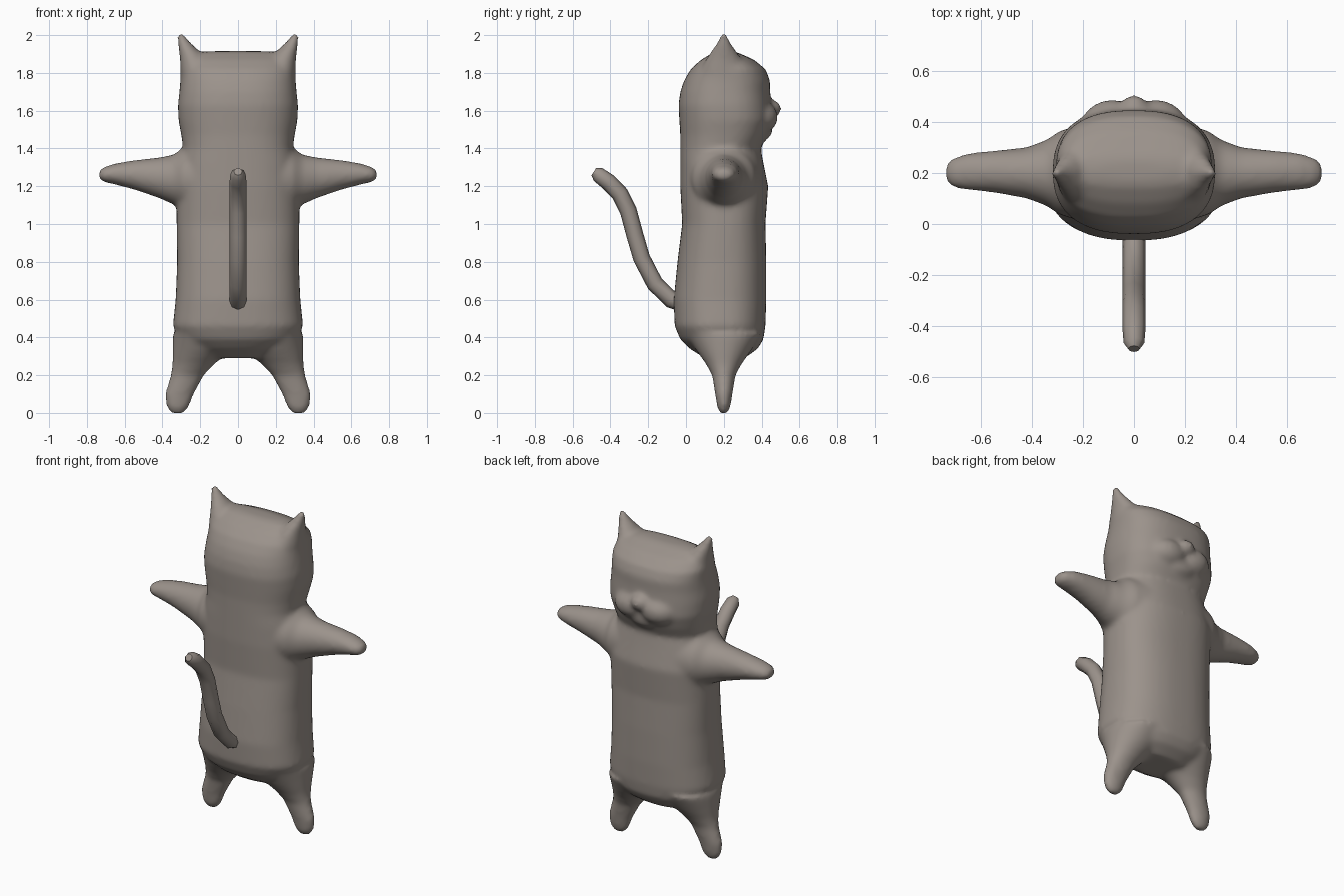
import bpy, bmesh
from math import sin, cos, pi, copysign
from mathutils import Vector

cube = bpy.data.objects.get("Cube")
if cube:
    bpy.data.objects.remove(cube, do_unlink=True)

fur = bpy.data.materials.new("warm_grey_fur")
fur.use_nodes = True
colour = (0.33, 0.29, 0.26, 1)
fur.diffuse_color = colour
fur.node_tree.nodes["Principled BSDF"].inputs["Base Color"].default_value = colour

MID_Y = 0.2
bm = bmesh.new()


def loft(stations, place, power=2.0, sides=40):
    """Skin closed rings; each station is (position, centre a, radius a, centre b, radius b)."""
    rings = []
    for pos, ca, ra, cb, rb in stations:
        ring = []
        for i in range(sides):
            c, s = cos(2 * pi * i / sides), sin(2 * pi * i / sides)
            a = ca + ra * copysign(abs(c) ** (2 / power), c)
            b = cb + rb * copysign(abs(s) ** (2 / power), s)
            ring.append(bm.verts.new(place(pos, a, b)))
        rings.append(ring)
    for lo, hi in zip(rings, rings[1:]):
        for i in range(sides):
            j = (i + 1) % sides
            bm.faces.new((lo[i], lo[j], hi[j], hi[i]))
    bm.faces.new(rings[0][::-1])
    bm.faces.new(rings[-1])


def ball(centre, size):
    made = bmesh.ops.create_uvsphere(bm, u_segments=24, v_segments=16, radius=1)
    for v in made["verts"]:
        v.co = Vector(centre) + Vector(size) * v.co


# Torso and head: height, half width, back, front
outline = [
    (0.29, 0.17, 0.10, 0.31), (0.34, 0.25, 0.02, 0.38), (0.39, 0.31, -0.03, 0.41),
    (0.46, 0.345, -0.06, 0.42), (0.6, 0.33, -0.065, 0.425), (0.8, 0.322, -0.045, 0.425),
    (1.0, 0.325, -0.02, 0.42), (1.2, 0.325, -0.03, 0.435), (1.32, 0.31, -0.03, 0.41),
    (1.40, 0.29, -0.03, 0.395), (1.47, 0.30, -0.03, 0.43), (1.55, 0.315, -0.035, 0.455),
    (1.63, 0.318, -0.04, 0.45), (1.7, 0.31, -0.03, 0.445), (1.76, 0.305, -0.01, 0.445),
    (1.82, 0.305, 0.025, 0.42), (1.87, 0.285, 0.08, 0.36), (1.905, 0.24, 0.14, 0.28),
    (1.915, 0.15, 0.17, 0.25),
]
loft([(z, 0, w, (b + f) / 2, (f - b) / 2) for z, w, b, f in outline],
     lambda p, a, b: (a, b, p), power=2.45, sides=56)

# Limb sections: legs and ears run along z, arms along x
leg = [(-0.004, 0.32, 0.03, 0.018), (0.03, 0.32, 0.06, 0.035), (0.10, 0.31, 0.077, 0.046),
       (0.20, 0.268, 0.088, 0.062), (0.26, 0.235, 0.112, 0.095),
       (0.33, 0.195, 0.152, 0.145), (0.42, 0.175, 0.17, 0.20)]
ear = [(1.80, 0.215, 0.09, 0.13), (1.87, 0.235, 0.072, 0.095), (1.91, 0.255, 0.056, 0.07),
       (1.95, 0.28, 0.038, 0.042), (1.985, 0.298, 0.025, 0.024), (2.012, 0.303, 0.016, 0.014)]
arm = [(0.20, 0.2, 0.19, 1.24, 0.20), (0.29, 0.2, 0.165, 1.24, 0.165),
       (0.34, 0.2, 0.13, 1.235, 0.132), (0.42, 0.2, 0.10, 1.245, 0.107),
       (0.55, 0.205, 0.082, 1.26, 0.078), (0.65, 0.205, 0.072, 1.265, 0.056),
       (0.71, 0.2, 0.058, 1.262, 0.04), (0.737, 0.2, 0.03, 1.26, 0.022)]
for side in (1, -1):
    for part in (leg, ear):
        loft([(z, c, rx, MID_Y, ry) for z, c, rx, ry in part],
             lambda p, a, b: (side * a, b, p))
    loft(arm, lambda p, a, b: (side * p, a, b))
    # Muzzle cheeks
    ball((side * 0.085, 0.365, 1.565), (0.13, 0.122, 0.095))

# Nose and chin
ball((0, 0.44, 1.61), (0.06, 0.066, 0.05))
ball((0, 0.36, 1.50), (0.13, 0.10, 0.07))

bmesh.ops.recalc_face_normals(bm, faces=bm.faces)
mesh = bpy.data.meshes.new("cat_body")
bm.to_mesh(mesh)
bm.free()
mesh.materials.append(fur)
body = bpy.data.objects.new("cat_body", mesh)
bpy.context.collection.objects.link(body)

# Fuse the parts into one soft skin
remesh = body.modifiers.new("fuse", "REMESH")
remesh.mode = "VOXEL"
remesh.voxel_size = 0.014
remesh.use_smooth_shade = True
soften = body.modifiers.new("soften", "SMOOTH")
soften.factor = 0.5
soften.iterations = 10

# Tail: a rounded tube curling up behind the back
path = [(0.02, 0.565), (-0.08, 0.60), (-0.165, 0.685), (-0.235, 0.82), (-0.27, 0.94),
        (-0.305, 1.07), (-0.35, 1.16), (-0.41, 1.222), (-0.465, 1.262), (-0.488, 1.277)]
curve = bpy.data.curves.new("tail", "CURVE")
curve.dimensions = "3D"
curve.bevel_depth = 0.045
curve.bevel_resolution = 2
curve.use_fill_caps = True
spline = curve.splines.new("POLY")
spline.points.add(len(path) - 1)
for point, (y, z) in zip(spline.points, path):
    point.co = (0, y, z, 1)
spline.points[-2].radius = 0.9
spline.points[-1].radius = 0.5
curve.materials.append(fur)
tail = bpy.data.objects.new("tail", curve)
bpy.context.collection.objects.link(tail)

# Shade the tail smoothly
bpy.ops.object.select_all(action="DESELECT")
tail.select_set(True)
bpy.context.view_layer.objects.active = tail
bpy.ops.object.convert(target="MESH")
bpy.ops.object.shade_smooth_by_angle(angle=pi / 3)
